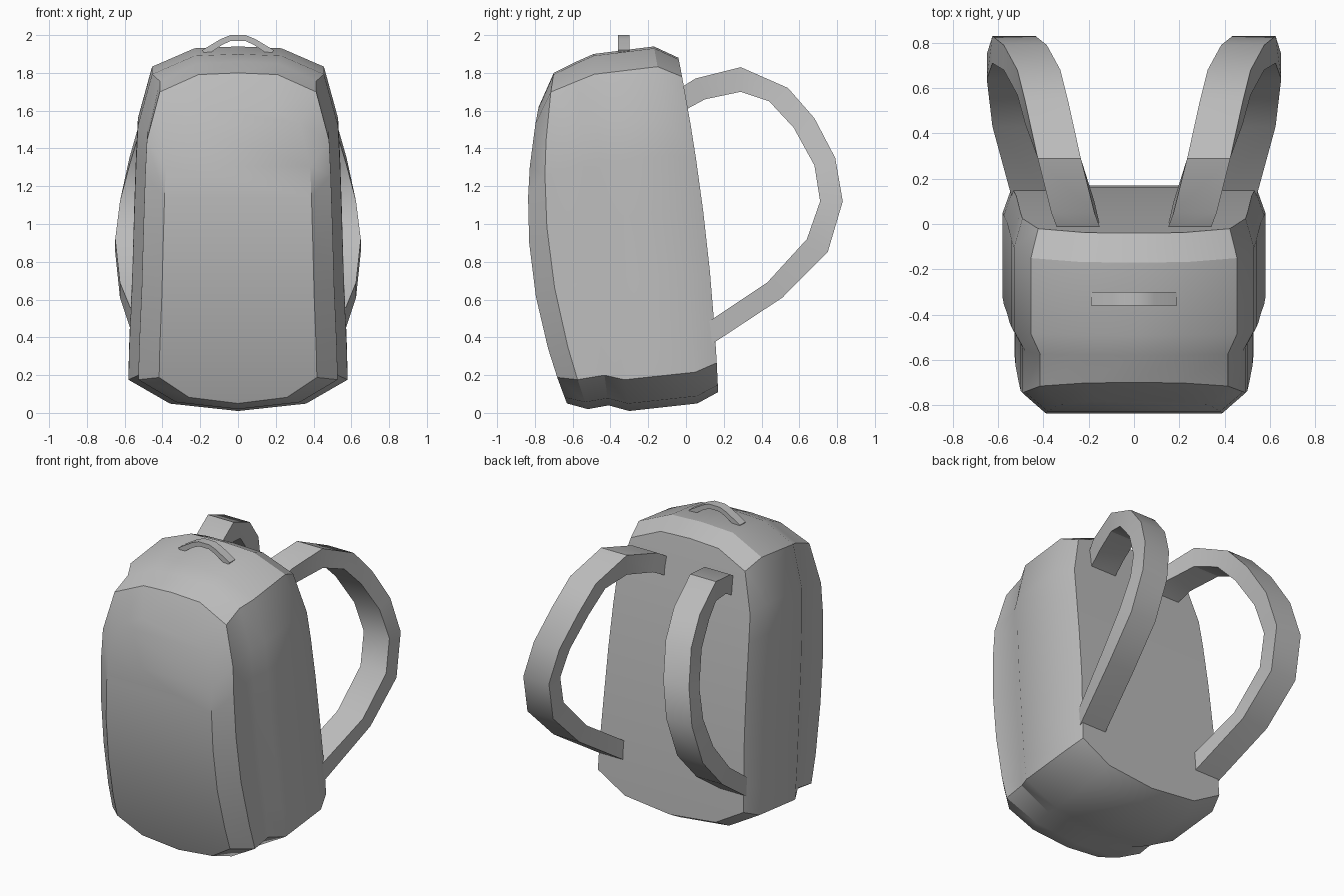
import bpy, bmesh, math
from mathutils import Vector

cube = bpy.data.objects.get("Cube")
if cube:
    bpy.data.objects.remove(cube, do_unlink=True)

# Single fabric colour
fabric = bpy.data.materials.new("grey_fabric")
fabric.use_nodes = True
grey = (0.5, 0.5, 0.5, 1.0)
fabric.diffuse_color = grey
fabric.node_tree.nodes["Principled BSDF"].inputs["Base Color"].default_value = grey


def loft(name, rings, smooth_angle):
    """Bridge equal rings of points and close both ends with strips."""
    bm = bmesh.new()
    loops = [[bm.verts.new(point) for point in ring] for ring in rings]
    count = len(rings[0])
    for first, second in zip(loops, loops[1:]):
        for i in range(count):
            j = (i + 1) % count
            bm.faces.new((first[i], first[j], second[j], second[i]))
    for loop in (loops[0], loops[-1]):
        for i in range(count // 2):
            corners = [loop[i], loop[i + 1], loop[count - i - 1], loop[-i]]
            bm.faces.new(list(dict.fromkeys(corners)))
    bmesh.ops.recalc_face_normals(bm, faces=bm.faces)
    mesh = bpy.data.meshes.new(name)
    bm.to_mesh(mesh)
    bm.free()
    mesh.materials.append(fabric)
    obj = bpy.data.objects.new(name, mesh)
    bpy.context.collection.objects.link(obj)
    bpy.ops.object.select_all(action="DESELECT")
    obj.select_set(True)
    bpy.context.view_layer.objects.active = obj
    bpy.ops.object.shade_smooth_by_angle(angle=math.radians(smooth_angle))
    return obj


# Half outline of the bag from bottom centre to top centre (x, z)
height = 1.94
half_outline = [(0, 0), (0.36, 0.04), (0.58, 0.17), (0.575, 0.36), (0.56, 0.7),
                (0.55, 1.05), (0.54, 1.35), (0.53, 1.55), (0.455, 1.83),
                (0.23, 1.93), (0, height)]


def bag_ring(width, low, high, y_low, y_high, bulge):
    """Scale the outline, lean it from y_low to y_high and bow it by bulge."""
    right = []
    for x, z in half_outline:
        t = z / height
        y = y_low + (y_high - y_low) * t + bulge * 4 * t * (1 - t)
        right.append(Vector((x * width, y, low + (high - low) * t)))
    left = [Vector((-p.x, p.y, p.z)) for p in reversed(right[1:-1])]
    return right + left


# Bag body: back panel, main compartment, groove, pocket edge, pocket front
loft("bag_body", [
    bag_ring(width=0.93, low=0.11, high=1.88, y_low=0.17, y_high=-0.04, bulge=0.035),
    bag_ring(width=1.0, low=0.05, high=1.94, y_low=0.06, y_high=-0.17, bulge=0.03),
    bag_ring(width=1.0, low=0.01, high=1.90, y_low=-0.30, y_high=-0.49, bulge=-0.03),
    bag_ring(width=0.91, low=0.04, high=1.86, y_low=-0.41, y_high=-0.58, bulge=-0.02),
    bag_ring(width=0.91, low=0.02, high=1.80, y_low=-0.52, y_high=-0.70, bulge=-0.12),
    bag_ring(width=0.72, low=0.05, high=1.62, y_low=-0.63, y_high=-0.78, bulge=-0.12),
], 30)

# Shoulder straps: centre x, outer (y, z), inner (y, z)
strap_path = [
    (0.24, (-0.03, 1.72), (-0.03, 1.59)),
    (0.27, (0.05, 1.77), (0.10, 1.66)),
    (0.33, (0.29, 1.83), (0.29, 1.70)),
    (0.385, (0.54, 1.72), (0.44, 1.65)),
    (0.42, (0.68, 1.56), (0.57, 1.51)),
    (0.48, (0.79, 1.35), (0.68, 1.31)),
    (0.53, (0.83, 1.12), (0.71, 1.12)),
    (0.555, (0.75, 0.85), (0.64, 0.92)),
    (0.53, (0.51, 0.61), (0.43, 0.69)),
    (0.44, (0.10, 0.34), (0.10, 0.47)),
]
half_width = 0.095
for side, label in ((1, "left"), (-1, "right")):
    rings = []
    for x, outer, inner in strap_path:
        near, far = side * (x - half_width), side * (x + half_width)
        rings.append([Vector((near, *outer)), Vector((far, *outer)),
                      Vector((far, *inner)), Vector((near, *inner))])
    loft(label + "_shoulder_strap", rings, 30)

# Carry handle: a thin arched band (x, upper z, lower z)
handle_path = [(-0.19, 1.92, 1.89), (-0.09, 1.98, 1.95), (-0.04, 2.0, 1.97),
               (0.04, 2.0, 1.97), (0.09, 1.98, 1.95), (0.19, 1.92, 1.89)]
front, back = -0.36, -0.30
loft("carry_handle", [
    [Vector((x, front, top)), Vector((x, back, top)),
     Vector((x * 0.9, back, low)), Vector((x * 0.9, front, low))]
    for x, top, low in handle_path
], 30)
